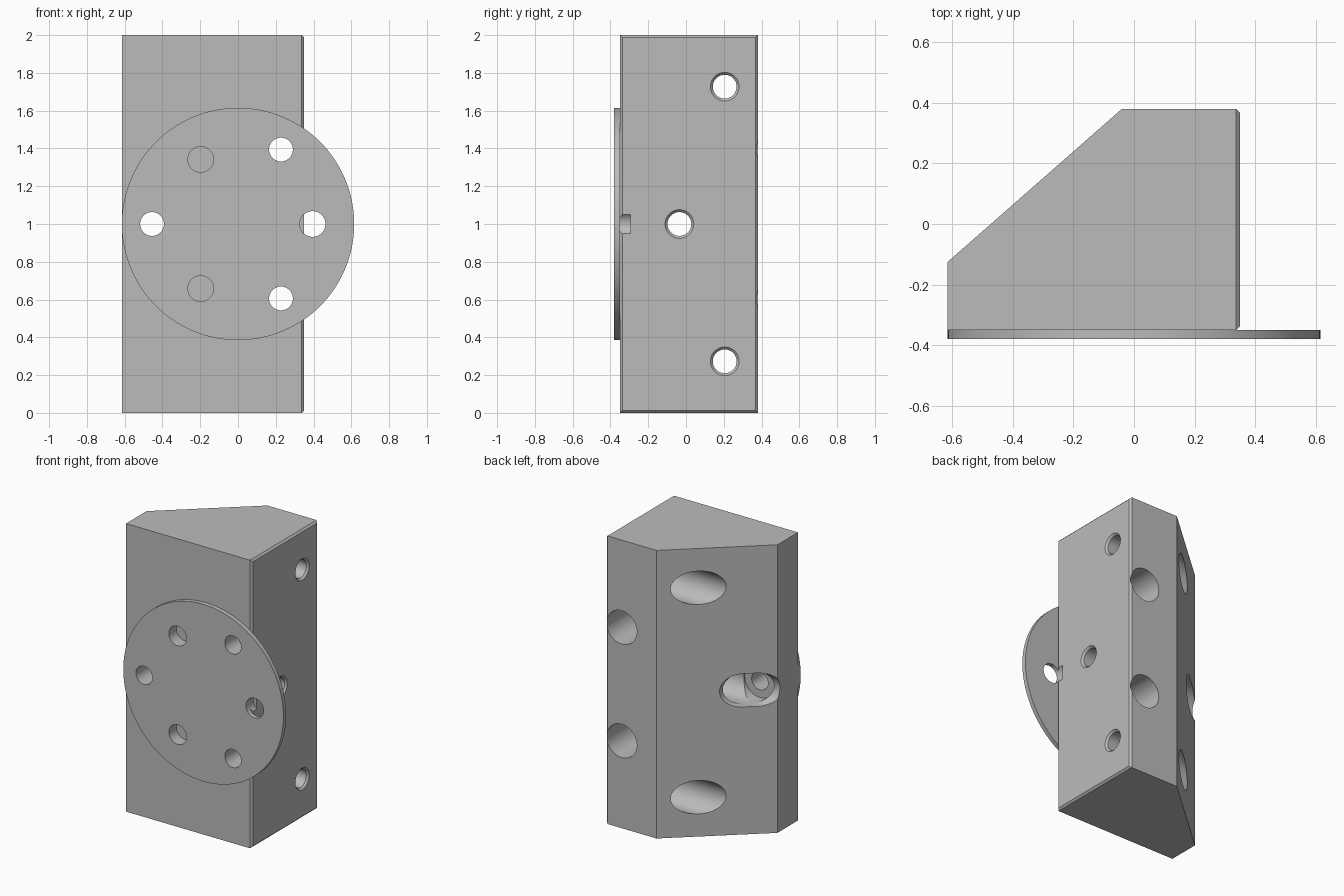
import bpy, bmesh, math
from mathutils import Vector

cube = bpy.data.objects.get("Cube")
if cube:
    bpy.data.objects.remove(cube, do_unlink=True)

grey = bpy.data.materials.new("machined grey")
grey.use_nodes = True
colour = (0.5, 0.5, 0.5, 1)
grey.diffuse_color = colour
grey.node_tree.nodes["Principled BSDF"].inputs["Base Color"].default_value = colour


def finish(name, bm):
    bmesh.ops.recalc_face_normals(bm, faces=bm.faces)
    mesh = bpy.data.meshes.new(name)
    bm.to_mesh(mesh)
    bm.free()
    mesh.materials.append(grey)
    obj = bpy.data.objects.new(name, mesh)
    bpy.context.collection.objects.link(obj)
    return obj


def turned(name, profile, centre, axis, sides=64):
    """Closed turned solid; profile holds (position along axis, radius)."""
    bm = bmesh.new()
    rings = []
    for along, radius in profile:
        ring = []
        for i in range(sides):
            a = math.tau * i / sides
            u, v = radius * math.cos(a), radius * math.sin(a)
            offset = (along, u, v) if axis == "x" else (u, along, v)
            ring.append(bm.verts.new(Vector(centre) + Vector(offset)))
        rings.append(ring)
    for low, high in zip(rings, rings[1:]):
        for i in range(sides):
            j = (i + 1) % sides
            bm.faces.new((low[i], low[j], high[j], high[i]))
    bm.faces.new(rings[0])
    bm.faces.new(rings[-1])
    return finish(name, bm)


def drill(obj, cutters):
    bpy.context.view_layer.objects.active = obj
    for cutter in cutters:
        mod = obj.modifiers.new("hole", "BOOLEAN")
        mod.operation = "DIFFERENCE"
        mod.solver = "EXACT"
        mod.object = cutter
        bpy.ops.object.modifier_apply(modifier=mod.name)


# Block: five-sided prism with a chamfered border on its +x face
right, height, chamfer = 0.35, 2.0, 0.013
outline = [(-0.615, -0.35), (right, -0.35), (right, 0.38), (-0.04, 0.38), (-0.615, -0.125)]
bm = bmesh.new()
base = bm.faces.new([bm.verts.new((x, y, 0)) for x, y in outline])
top = bmesh.ops.extrude_face_region(bm, geom=[base])["geom"]
bmesh.ops.translate(bm, vec=(0, 0, height),
                    verts=[g for g in top if isinstance(g, bmesh.types.BMVert)])
border = [e for e in bm.edges if all(abs(v.co.x - right) < 1e-4 for v in e.verts)]
bmesh.ops.bevel(bm, geom=border, offset=chamfer, segments=1, affect="EDGES")
block = finish("angled_block", bm)

# Round mounting plate on the front
plate = turned("round_plate", [(-0.38, 0.615), (-0.35, 0.615)], (0, 0, 1), "y", 128)

bore, pin, head = 0.063, 0.068, 0.116
front_cutters, side_cutters = [], []

# Three counterbored bolt holes and three blind pin holes, alternating
for i in range(3):
    a = math.radians(60 + 120 * i)
    front_cutters.append(turned(
        "bolt_cutter", [(-0.45, bore), (-0.16, bore), (-0.16, head), (0.5, head)],
        (0.455 * math.cos(a), 0, 1 + 0.455 * math.sin(a)), "y"))
    a = math.radians(120 * i)
    front_cutters.append(turned(
        "pin_cutter", [(-0.45, pin), (-0.295, pin)],
        (0.395 * math.cos(a), 0, 1 + 0.395 * math.sin(a)), "y"))

# Three side holes with a countersunk mouth, counterbored from the slope
for y, z in ((0.205, 1.727), (-0.035, 1.0), (0.205, 0.273)):
    side_cutters.append(turned(
        "side_cutter",
        [(right + 0.02, bore + 0.033), (right - 0.013, bore), (0.03, bore),
         (0.03, head), (-0.75, head)],
        (0, y, z), "x"))

drill(block, front_cutters + side_cutters)
drill(plate, front_cutters)
for cutter in front_cutters + side_cutters:
    bpy.data.objects.remove(cutter, do_unlink=True)

# Smooth curved walls, keep machined edges crisp
bpy.ops.object.select_all(action="DESELECT")
for obj in (block, plate):
    obj.select_set(True)
bpy.context.view_layer.objects.active = block
bpy.ops.object.shade_smooth_by_angle(angle=math.radians(25))
